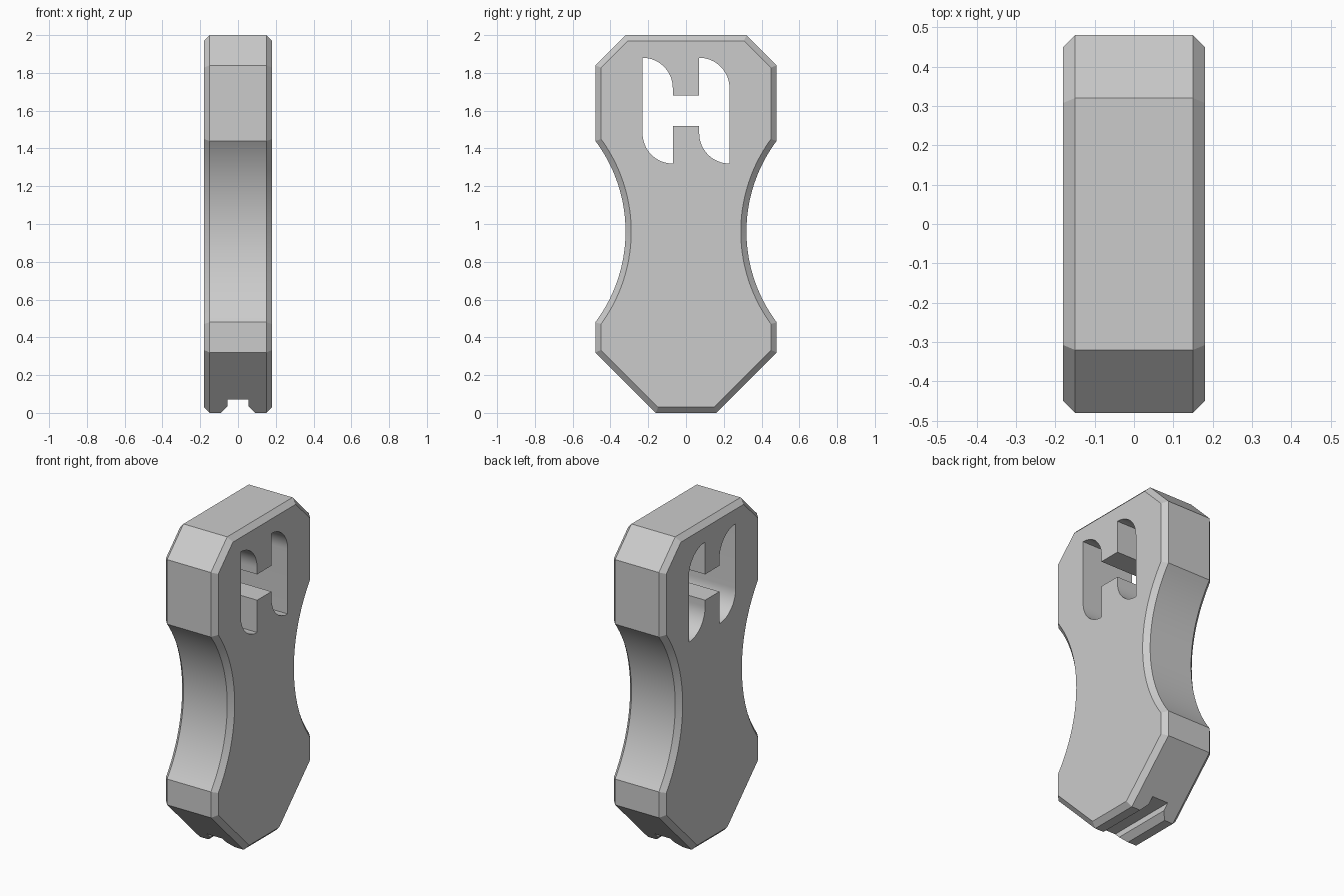
import bpy
import bmesh
from math import cos, sin, radians

cube = bpy.data.objects.get("Cube")
if cube:
    bpy.data.objects.remove(cube, do_unlink=True)

HALF_WIDTH = 0.18
CHAMFER = 0.03

grey = bpy.data.materials.new("plain grey")
grey.use_nodes = True
grey.diffuse_color = (0.6, 0.6, 0.6, 1)
grey.node_tree.nodes["Principled BSDF"].inputs["Base Color"].default_value = grey.diffuse_color


def arc(cy, cz, radius, start, end, steps):
    """Points on an arc, angles in degrees."""
    angles = [radians(start + (end - start) * i / steps) for i in range(steps + 1)]
    return [(cy + radius * cos(a), cz + radius * sin(a)) for a in angles]


def prism(name, outline, axis, half):
    """Extrude an outline evenly to both sides along x or y."""
    def place(p, d):
        return (d, p[0], p[1]) if axis == "x" else (p[0], d, p[1])
    bm = bmesh.new()
    near = [bm.verts.new(place(p, -half)) for p in outline]
    far = [bm.verts.new(place(p, half)) for p in outline]
    bm.faces.new(near)
    bm.faces.new(far[::-1])
    n = len(outline)
    for i in range(n):
        j = (i + 1) % n
        bm.faces.new((near[j], near[i], far[i], far[j]))
    bmesh.ops.recalc_face_normals(bm, faces=bm.faces)
    mesh = bpy.data.meshes.new(name)
    bm.to_mesh(mesh)
    bm.free()
    mesh.materials.append(grey)
    obj = bpy.data.objects.new(name, mesh)
    bpy.context.collection.objects.link(obj)
    return obj


# Body: octagonal ends joined by a waist with concave sides
waist = arc(1.12, 0.96, 0.8, 143.13, 216.87, 36)
side = [(0.32, 2), (0.48, 1.84)] + waist + [(0.48, 0.32), (0.16, 0)]
body = prism("body", side + [(-y, z) for y, z in reversed(side)], "x", HALF_WIDTH)

# Opening through the upper end: two rounded slots joined by a bar
half_opening = (arc(-0.23, 1.72, 0.16, 90, 0, 16) + [(-0.07, 1.68), (0.07, 1.68)]
                + arc(0.07, 1.72, 0.16, 90, 0, 16))
opening = half_opening + [(-y, 3.2 - z) for y, z in half_opening]
opening_cutter = prism("opening_cutter", opening, "x", 0.4)

# Groove under the base, with a flared mouth
flank = [(0.125, -0.035), (0.055, 0.035), (0.055, 0.07)]
groove = flank + [(-x, z) for x, z in reversed(flank)]
groove_cutter = prism("groove_cutter", groove, "y", 0.7)

# Chamfer the rims, then cut the opening and the groove
bevel = body.modifiers.new("rim_chamfer", "BEVEL")
bevel.width = CHAMFER
bevel.segments = 1
bevel.limit_method = "ANGLE"
bevel.angle_limit = radians(60)
bevel.use_clamp_overlap = False
for cutter in (opening_cutter, groove_cutter):
    cutter.hide_render = True
    cut = body.modifiers.new(cutter.name, "BOOLEAN")
    cut.operation = "DIFFERENCE"
    cut.solver = "EXACT"
    cut.object = cutter

bpy.ops.object.select_all(action="DESELECT")
bpy.context.view_layer.objects.active = body
body.select_set(True)
for name in [m.name for m in body.modifiers]:
    bpy.ops.object.modifier_apply(modifier=name)
for cutter in (opening_cutter, groove_cutter):
    bpy.data.objects.remove(cutter, do_unlink=True)

bpy.ops.object.shade_smooth_by_angle(angle=radians(25))
